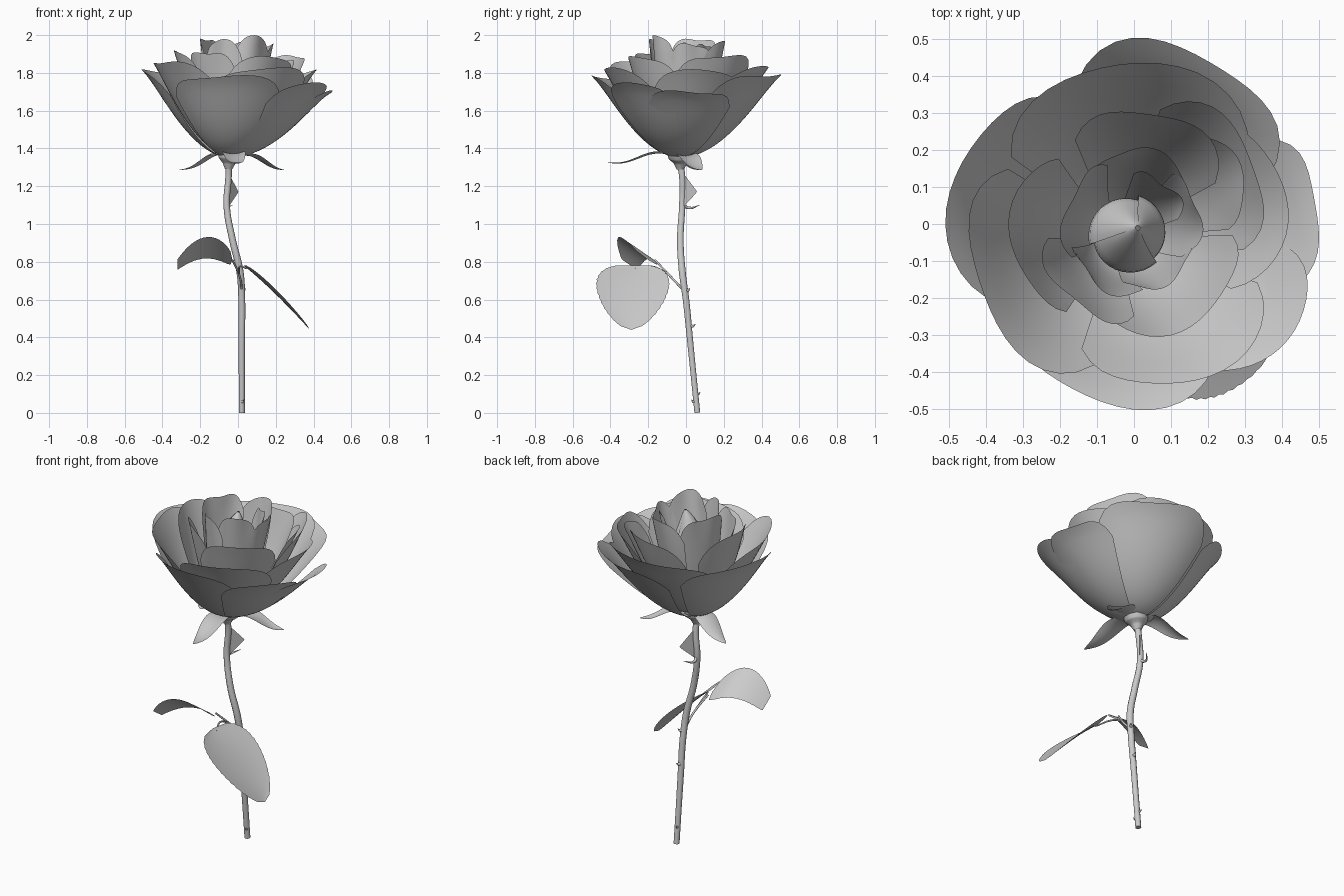
import bpy, bmesh, math
from mathutils import Vector

if "Cube" in bpy.data.objects:
    bpy.data.objects.remove(bpy.data.objects["Cube"])

def grid_object(name, nu, nv, func):
    """Smooth sheet from func(u in -1..1, v in 0..1)."""
    bm = bmesh.new()
    rows = [[bm.verts.new(func(-1 + 2 * i / nu, j / nv)) for i in range(nu + 1)]
            for j in range(nv + 1)]
    for j in range(nv):
        for i in range(nu):
            f = bm.faces.new((rows[j][i], rows[j][i + 1], rows[j + 1][i + 1], rows[j + 1][i]))
            f.smooth = True
    me = bpy.data.meshes.new(name)
    bm.to_mesh(me)
    bm.free()
    ob = bpy.data.objects.new(name, me)
    bpy.context.collection.objects.link(ob)
    return ob

def petal(name, angle, half, R, top, base=1.355, a=1.0, b=1.5, curl=0.03, drop=0.2, seed=0):
    """Cupped petal rising from the flower base to a rounded, curled rim."""
    A, H = math.radians(angle), math.radians(half)
    def f(u, v):
        t = v * (1 - drop * abs(u) ** 4)
        th = A + H * u
        wave = 0.012 * t ** 4 * math.sin(4 * u + seed * 1.7)
        r = 0.02 + (R - 0.02) * t ** a * (1 + 0.035 * u) + wave
        z = base + (top + curl - base) * t ** b - curl * t ** 9 + wave * 0.8
        k = 1 - t
        return (-0.04 * k + r * math.cos(th), -0.03 * k + r * math.sin(th), z)
    return grid_object(name, 18, 16, f)

def blade(name, p0, p1, p2, side, width, cup=0.0, teeth=0.0, ripple=0.0, peak=0.7, blunt=0.5, trim=1.0):
    """Leaf or sepal along a curved midrib; trim < 1 cuts the tip off square."""
    p0, p1, p2, side = map(Vector, (p0, p1, p2, side))
    side.normalize()
    def f(u, v):
        mid = p0 * (1 - v) ** 2 + p1 * 2 * v * (1 - v) + p2 * v * v
        mid.z += ripple * math.sin(2 * math.pi * v)
        tan = ((p1 - p0) * (1 - v) + (p2 - p1) * v).normalized()
        w = width * max(0.0, math.sin(math.pi * (v * trim) ** peak)) ** blunt
        w *= 1 + teeth * ((v * 14) % 1.0) * abs(u) ** 6
        return mid + side * u * w + tan.cross(side) * cup * u * u * w
    return grid_object(name, 10, 28, f)

def tube(name, points):
    """Smooth round tube through (x, y, z, radius) points."""
    cu = bpy.data.curves.new(name, 'CURVE')
    cu.dimensions = '3D'
    cu.bevel_depth = 1.0
    cu.bevel_resolution = 3
    cu.resolution_u = 6
    cu.use_fill_caps = True
    sp = cu.splines.new('BEZIER')
    sp.bezier_points.add(len(points) - 1)
    for bp, p in zip(sp.bezier_points, points):
        bp.co, bp.radius = p[:3], p[3]
        bp.handle_left_type = bp.handle_right_type = 'AUTO'
    ob = bpy.data.objects.new(name, cu)
    bpy.context.collection.objects.link(ob)
    bpy.ops.object.select_all(action='DESELECT')
    ob.select_set(True)
    bpy.context.view_layer.objects.active = ob
    bpy.ops.object.convert(target='MESH')
    bpy.ops.object.shade_smooth_by_angle(angle=math.radians(50))
    return ob

# Outer petals: angle, half angle, rim radius, rim height
outer = [(-100, 45, .49, 1.78), (-37, 30, .51, 1.74), (2, 32, .5, 1.70),
         (65, 46, .495, 1.79), (165, 46, .495, 1.81)]
for i, p in enumerate(outer):
    petal(f"outer_petal_{i}", *p, b=1.8, curl=0.05, seed=i)

# Second ring
second = [(88, 62, .44, 1.83), (-155, 50, .46, 1.86), (-68, 44, .45, 1.82), (10, 42, .41, 1.81)]
for i, p in enumerate(second):
    petal(f"second_petal_{i}", *p, base=1.37, a=.95, b=1.7, curl=0.03, seed=i + 2)

# Third ring
third = [(185, 48, .33, 1.91), (75, 48, .31, 1.88), (32, 44, .37, 1.89),
         (28, 30, .32, 1.86), (-55, 50, .31, 1.88), (-130, 42, .27, 1.91)]
for i, p in enumerate(third):
    petal(f"third_petal_{i}", *p, base=1.39, a=.75, b=1.6, curl=0.02, seed=i + 5)

# Inner petals
inner = [(75, 45, .2, 1.96), (10, 42, .18, 1.95), (160, 48, .19, 1.98),
         (-120, 40, .19, 1.97), (-58, 40, .18, 1.99), (48, 40, .14, 1.95)]
for i, p in enumerate(inner):
    petal(f"inner_petal_{i}", *p, base=1.41, a=.5, b=1.4, curl=0.01, drop=.15, seed=i + 1)

# Closed bud: three overlapping wraps narrowing to a point
for k in range(3):
    def wrap(u, v, k=k):
        th = math.radians(120 * k + 75 * u)
        body = min(1, v / .6) ** .6 * min(1, (1 - v) / .36) ** .85
        r = 0.006 + (0.095 + 0.008 * u) * body
        return (-0.02 + 0.03 * v ** 4 + r * math.cos(th), -0.03 + 0.02 * v ** 4 + r * math.sin(th),
                1.42 + 0.54 * v)
    grid_object(f"bud_wrap_{k}", 14, 20, wrap)

# Stem and receptacle
tube("stem", [(.02, .06, 0, .016), (.02, .04, .2, .016), (.02, .02, .4, .017), (.02, 0, .6, .018),
              (.01, -.02, .75, .019), (-.03, -.03, .92, .018), (-.06, -.02, 1.1, .017),
              (-.05, -.02, 1.25, .017), (-.05, -.035, 1.34, .018)])
tube("receptacle", [(-.05, -.03, 1.29, .02), (-.048, -.03, 1.32, .035),
                    (-.045, -.03, 1.345, .062), (-.04, -.03, 1.37, .07)])

# Sepals: flat near the flower, dipping towards a flicked tip
sepals = [("front", (-.03, -.05, 1.355), (-.02, -.25, 1.36), (0, -.42, 1.325), (1, 0, 0)),
          ("left", (-.06, -.03, 1.36), (-.18, .03, 1.37), (-.32, .08, 1.285), (.35, 1, 0)),
          ("right", (-.02, -.03, 1.345), (.13, .03, 1.35), (.25, .08, 1.285), (-.4, 1, 0))]
for n, p0, p1, p2, side in sepals:
    blade(f"sepal_{n}", p0, p1, p2, side, .06, .2, ripple=.018, peak=.65, blunt=.8)

# Triangular bract and thorn under the flower
def bract(u, v):
    stem_pt = Vector((-.05, -.015, 1.18 + .09 * u))
    return stem_pt.lerp(Vector((.003, .06, 1.17)), v * (1 - .1 * abs(u)))
grid_object("bract", 8, 8, bract)
tube("bract_thorn", [(-.055, -.02, 1.10, .01), (-.065, .02, 1.085, .007), (-.03, .07, 1.1, .001)])

# Small nodes on the stem
for i, (x, y, z, dx, dy) in enumerate([(.02, .05, .1, -.01, .025), (.02, .02, .46, .01, .03),
                                       (.02, 0, .65, .02, .02), (.02, .05, .06, .01, -.02)]):
    tube(f"stem_node_{i}", [(x, y, z, .012), (x + dx * .6, y + dy * .6, z, .007), (x + dx, y + dy, z + .01, .001)])

# Leaf stalks
tube("leaf_stalk", [(.02, -.005, .64, .006), (.01, -.08, .72, .006), (-.03, -.165, .81, .005)])
tube("leaf_stalk_branch", [(.005, -.1, .74, .005), (.01, -.18, .775, .005), (.045, -.27, .765, .004)])

# Leaves
blade("left_leaf", (-.03, -.2, .81), (-.165, -.3, .95), (-.32, -.3, .785), (0, -.8, .55), .1, 0, .04,
      trim=.93, blunt=.4)
blade("right_leaf", (.03, -.28, .78), (.18, -.28, .66), (.38, -.29, .44), (0, 1, 0), .19, .1, .05, peak=.75)
